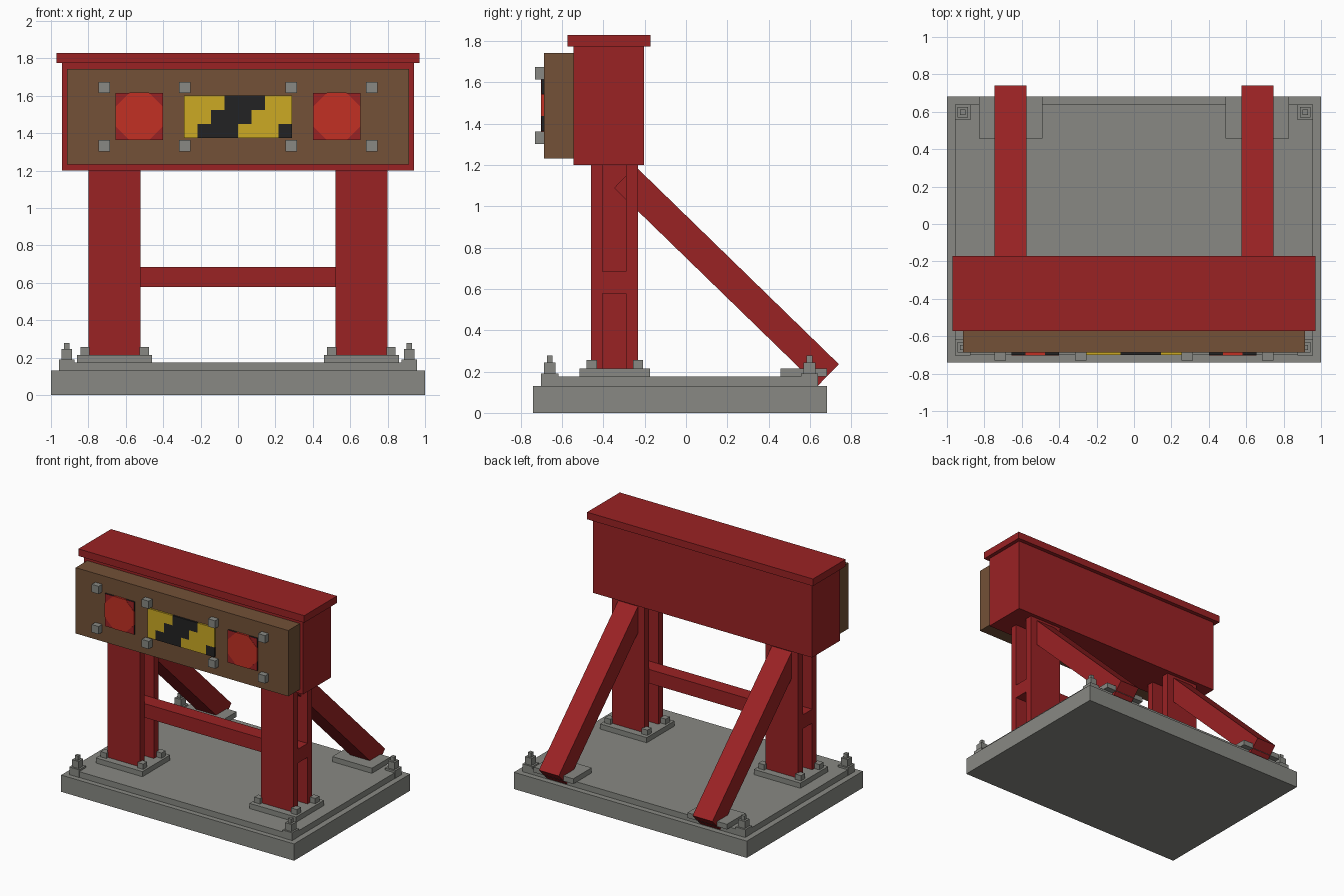
import bpy, bmesh, math

if "Cube" in bpy.data.objects:
    bpy.data.objects.remove(bpy.data.objects["Cube"])


def material(name, rgb):
    lin = [((c / 255 + 0.055) / 1.055) ** 2.4 for c in rgb]
    m = bpy.data.materials.new(name)
    m.diffuse_color = (*lin, 1)
    m.use_nodes = True
    m.node_tree.nodes["Principled BSDF"].inputs["Base Color"].default_value = m.diffuse_color
    return m


RED = material("frame red", (154, 34, 36))
BRIGHT = material("signal red", (194, 48, 36))
WOOD = material("timber brown", (115, 81, 55))
GREY = material("concrete grey", (136, 137, 131))
YELLOW = material("warning yellow", (204, 170, 36))
BLACK = material("warning black", (34, 34, 35))


def add_object(name, bm, *mats):
    bmesh.ops.recalc_face_normals(bm, faces=bm.faces)
    me = bpy.data.meshes.new(name)
    bm.to_mesh(me)
    bm.free()
    for m in mats:
        me.materials.append(m)
    ob = bpy.data.objects.new(name, me)
    bpy.context.collection.objects.link(ob)
    return ob


def box(name, x, y, z, mat):
    """Box from (low, high) ranges on each axis."""
    bm = bmesh.new()
    bmesh.ops.create_cube(bm, size=1)
    for v in bm.verts:
        v.co = [r[0] if c < 0 else r[1] for c, r in zip(v.co, (x, y, z))]
    return add_object(name, bm, mat)


def around(c, half):
    return (c - half, c + half)


def prism(name, profile, x, mat):
    """Profile in the y-z plane, extruded along x."""
    bm = bmesh.new()
    face = bm.faces.new([bm.verts.new((x[0], py, pz)) for py, pz in profile])
    ext = bmesh.ops.extrude_face_region(bm, geom=[face])
    for v in ext["geom"]:
        if isinstance(v, bmesh.types.BMVert):
            v.co.x = x[1]
    return add_object(name, bm, mat)


# Base slabs
box("base_slab", (-1, 1), (-0.74, 0.683), (0, 0.13), GREY)
box("upper_slab", (-0.955, 0.955), (-0.70, 0.64), (0.13, 0.175), GREY)

# Head beam, cap and timber buffer
box("head_beam", (-0.94, 0.94), (-0.545, -0.203), (1.2, 1.775), RED)
box("head_cap", (-0.97, 0.97), (-0.573, -0.172), (1.775, 1.83), RED)
box("timber_buffer", (-0.913, 0.913), (-0.687, -0.545), (1.232, 1.743), WOOD)

# Crossbar between the columns, seated between their flanges
box("crossbar", (-0.80, 0.80), (-0.405, -0.29), (0.577, 0.685), RED)

for s, side in ((-1, "left"), (1, "right")):
    cx = s * 0.66
    # H-section column
    box(f"{side}_column_front_flange", around(cx, 0.14), (-0.46, -0.405), (0.215, 1.2), RED)
    box(f"{side}_column_back_flange", around(cx, 0.14), (-0.29, -0.232), (0.215, 1.2), RED)
    box(f"{side}_column_web", around(cx, 0.03), (-0.405, -0.29), (0.215, 1.2), RED)

    # Column foot plate with four bolts
    box(f"{side}_foot_plate", around(cx, 0.2), (-0.515, -0.175), (0.175, 0.215), GREY)
    for dx in (-0.158, 0.158):
        for y in (-0.457, -0.232):
            box(f"{side}_foot_bolt", around(cx + dx, 0.025), around(y, 0.025), (0.215, 0.256), GREY)

    # Diagonal brace and its plate
    prism(f"{side}_brace", [(-0.348, 1.089), (-0.246, 1.195), (0.74, 0.236), (0.638, 0.131)],
          around(cx, 0.085), RED)
    box(f"{side}_brace_plate", around(cx, 0.17), (0.457, 0.683), (0.175, 0.215), GREY)

    # Stepped anchor bolts at the corners
    for y in (-0.66, 0.598):
        for half, z in ((0.042, (0.13, 0.19)), (0.028, (0.19, 0.245)), (0.014, (0.245, 0.278))):
            box(f"{side}_anchor_bolt", around(s * 0.915, half), around(y, half), z, GREY)

    # Timber bolts
    for bx in (0.285, 0.715):
        for z in (1.333, 1.645):
            box(f"{side}_timber_bolt", around(s * bx, 0.03), (-0.731, -0.687), around(z, 0.03), GREY)

    # Square sign plate: red face, black rim
    sign_x, sign_z = s * 0.528, 1.49
    plate = box(f"{side}_sign_plate", around(sign_x, 0.126), (-0.7, -0.687), around(sign_z, 0.126), RED)
    plate.data.materials.append(BLACK)
    for p in plate.data.polygons:
        p.material_index = 0 if p.normal.y < -0.5 else 1

    # Octagonal signal disc
    bm = bmesh.new()
    r = 0.1265 / math.cos(math.pi / 8)
    bmesh.ops.create_cone(bm, cap_ends=True, segments=8, radius1=r, radius2=r, depth=0.015)
    for v in bm.verts:
        a = math.atan2(v.co.y, v.co.x)
        a = (math.floor(a / (math.pi / 4) + 0.01) + 0.5) * math.pi / 4
        v.co = (sign_x + r * math.cos(a), -0.6945 + v.co.z, sign_z + r * math.sin(a))
    add_object(f"{side}_signal_disc", bm, BRIGHT)

# Hazard panel: 8 x 3 cells with stepped diagonal stripes
bm = bmesh.new()
cols, rows, w, h = 8, 3, 0.575 / 8, 0.227 / 3
grid = [[bm.verts.new((-0.2875 + c * w, -0.701, 1.601 - r * h)) for c in range(cols + 1)]
        for r in range(rows + 1)]
for r in range(rows):
    for c in range(cols):
        f = bm.faces.new((grid[r][c], grid[r + 1][c], grid[r + 1][c + 1], grid[r][c + 1]))
        f.material_index = 1 if (c + r) % 6 >= 3 else 0
panel = add_object("hazard_panel", bm, YELLOW, BLACK)
if panel.data.polygons[0].normal.y > 0:
    panel.data.flip_normals()
solid = panel.modifiers.new("thickness", 'SOLIDIFY')
solid.thickness = 0.014
solid.offset = -1
